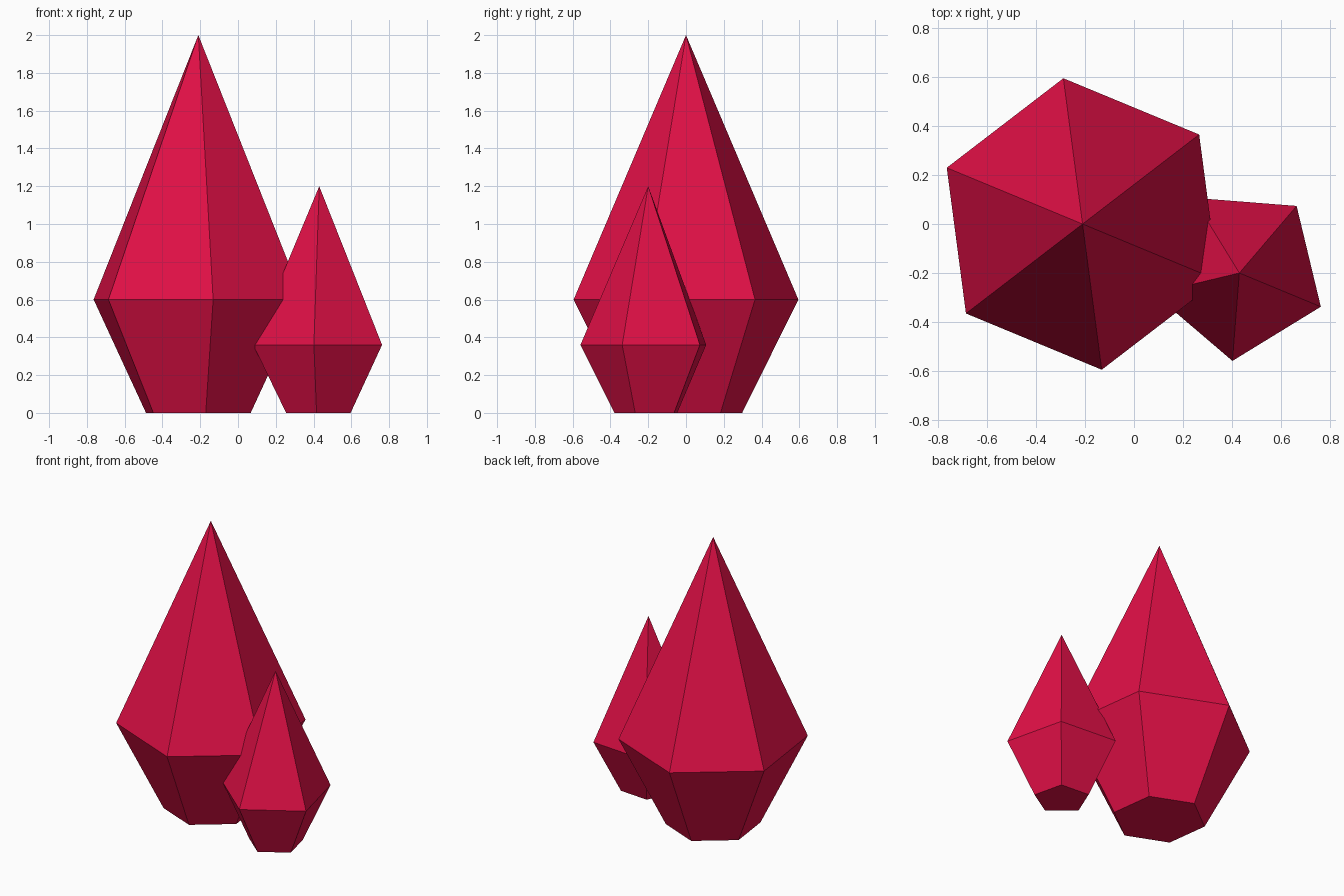
import bpy
import bmesh
from math import cos, sin, radians, tau

cube = bpy.data.objects.get("Cube")
if cube:
    bpy.data.objects.remove(cube, do_unlink=True)

# Single crimson material
crimson = bpy.data.materials.new("crimson")
crimson.use_nodes = True
colour = (0.76, 0.005, 0.062, 1)
crimson.diffuse_color = colour
crimson.node_tree.nodes["Principled BSDF"].inputs["Base Color"].default_value = colour


def crystal(name, centre, sides, size, turn):
    """Faceted crystal: flat base, flared girdle, tall pointed tip."""
    bm = bmesh.new()

    def ring(radius, z):
        angles = [radians(turn) + tau * i / sides for i in range(sides)]
        return [bm.verts.new((radius * cos(a), radius * sin(a), z)) for a in angles]

    base = ring(0.3 * size, 0)
    girdle = ring(0.6 * size, 0.6 * size)
    tip = bm.verts.new((0, 0, 2 * size))
    bm.faces.new(base[::-1])
    for i in range(sides):
        j = (i + 1) % sides
        bm.faces.new((base[i], base[j], girdle[j], girdle[i]))
        bm.faces.new((girdle[i], girdle[j], tip))
    mesh = bpy.data.meshes.new(name)
    bm.to_mesh(mesh)
    bm.free()
    mesh.materials.append(crimson)
    obj = bpy.data.objects.new(name, mesh)
    obj.location = (*centre, 0)
    bpy.context.collection.objects.link(obj)


# Large six-sided crystal and small five-sided companion
crystal("large_crystal", (-0.21, 0), sides=6, size=1, turn=-22.5)
crystal("small_crystal", (0.43, -0.2), sides=5, size=0.6, turn=-22.5)
